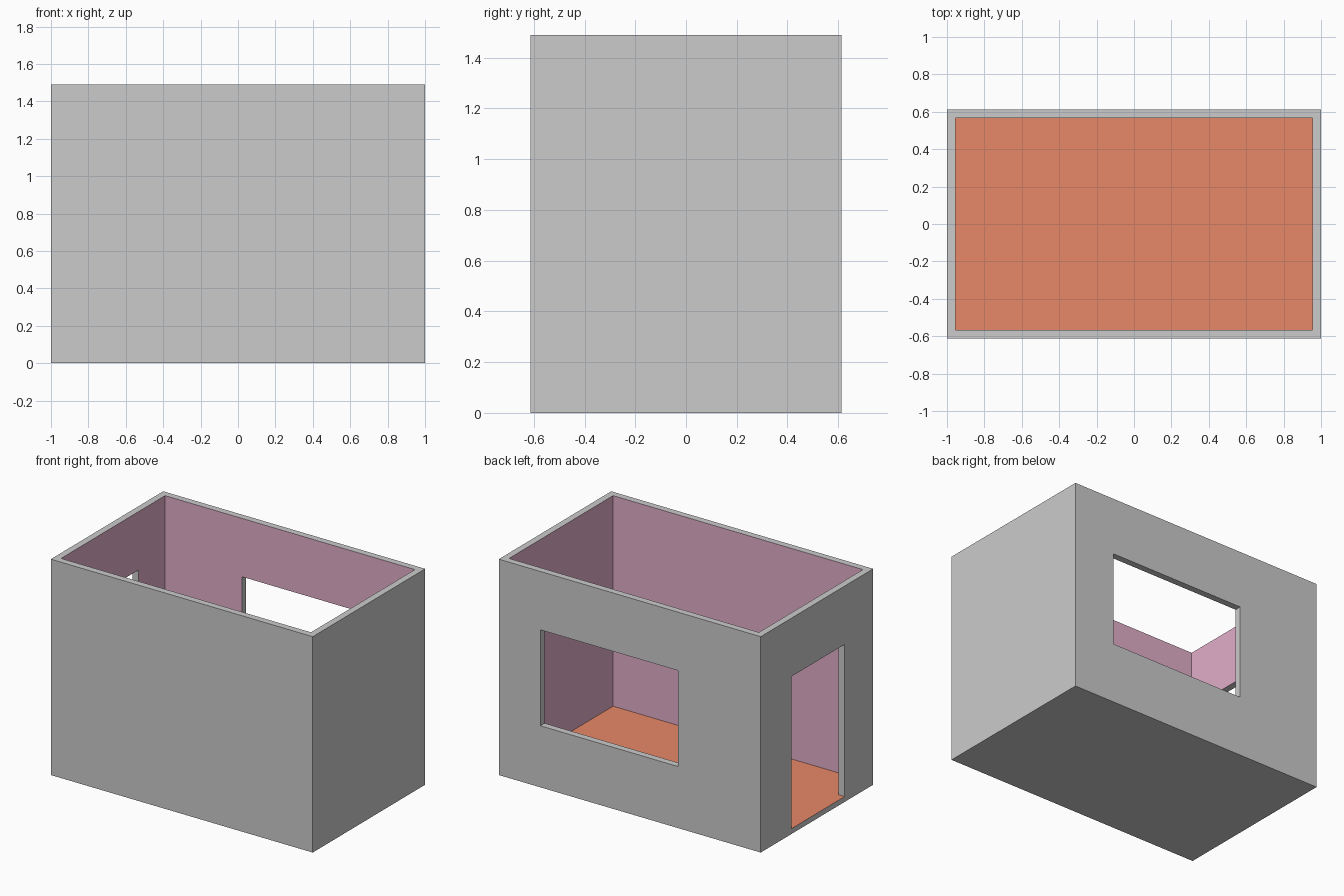
import bpy, bmesh
from mathutils import Vector

if "Cube" in bpy.data.objects:
    bpy.data.objects.remove(bpy.data.objects["Cube"])

# Overall sizes
W, D, H = 1.0, 0.613, 1.49       # half width, half depth, height
T, FLOOR = 0.046, 0.037          # wall thickness, floor height

# Empty volumes as (min corner, max corner)
ROOM = ((-W + T, -D + T, FLOOR), (W - T, D - T, H))
WINDOW = ((-0.367, D - T, 0.425), (0.683, D, 1.087))      # back wall
DOOR = ((-W, -0.302, FLOOR), (-W + T, 0.275, 1.087))      # left wall
BLOCK = ((-W, -D, 0.0), (W, D, H))
VOIDS = (ROOM, WINDOW, DOOR)


def material(name, rgb):
    m = bpy.data.materials.new(name)
    m.diffuse_color = (*rgb, 1.0)
    m.use_nodes = True
    m.node_tree.nodes["Principled BSDF"].inputs["Base Color"].default_value = m.diffuse_color
    return m


def inside(p, box):
    return all(box[0][i] < p[i] < box[1][i] for i in range(3))


def solid(p):
    return inside(p, BLOCK) and not any(inside(p, v) for v in VOIDS)


# Cut planes on each axis, taken from the block and its openings
cuts = [sorted({c[i] for box in (BLOCK, *VOIDS) for c in box}) for i in range(3)]

# Room shell: skin every boundary between solid and empty space
bm = bmesh.new()
for axis in range(3):
    u, v = (axis + 1) % 3, (axis + 2) % 3
    for a in cuts[axis]:
        for u0, u1 in zip(cuts[u], cuts[u][1:]):
            for v0, v1 in zip(cuts[v], cuts[v][1:]):
                low, high = Vector(), Vector()
                for p, side in ((low, -1), (high, 1)):
                    p[axis], p[u], p[v] = a + side * 0.001, (u0 + u1) / 2, (v0 + v1) / 2
                if solid(low) == solid(high):
                    continue
                faces_up = solid(low)
                corners = [(u0, v0), (u1, v0), (u1, v1), (u0, v1)]
                verts = []
                for cu, cv in corners if faces_up else corners[::-1]:
                    co = Vector()
                    co[axis], co[u], co[v] = a, cu, cv
                    verts.append(bm.verts.new(co))
                face = bm.faces.new(verts)
                # Terracotta floor, pink inner walls, grey everywhere else
                if axis == 2 and a == FLOOR:
                    face.material_index = 1
                elif inside(high if faces_up else low, ROOM):
                    face.material_index = 2

# Weld the skin and merge coplanar pieces
bmesh.ops.remove_doubles(bm, verts=bm.verts, dist=0.0001)
bmesh.ops.dissolve_limit(bm, angle_limit=0.01, verts=bm.verts, edges=bm.edges,
                         delimit={'MATERIAL'})

mesh = bpy.data.meshes.new("room_shell")
bm.to_mesh(mesh)
bm.free()
mesh.materials.append(None)
mesh.materials.append(material("floor_terracotta", (0.8, 0.25, 0.14)))
mesh.materials.append(material("inner_wall_pink", (0.75, 0.42, 0.58)))
bpy.context.collection.objects.link(bpy.data.objects.new("room_shell", mesh))
